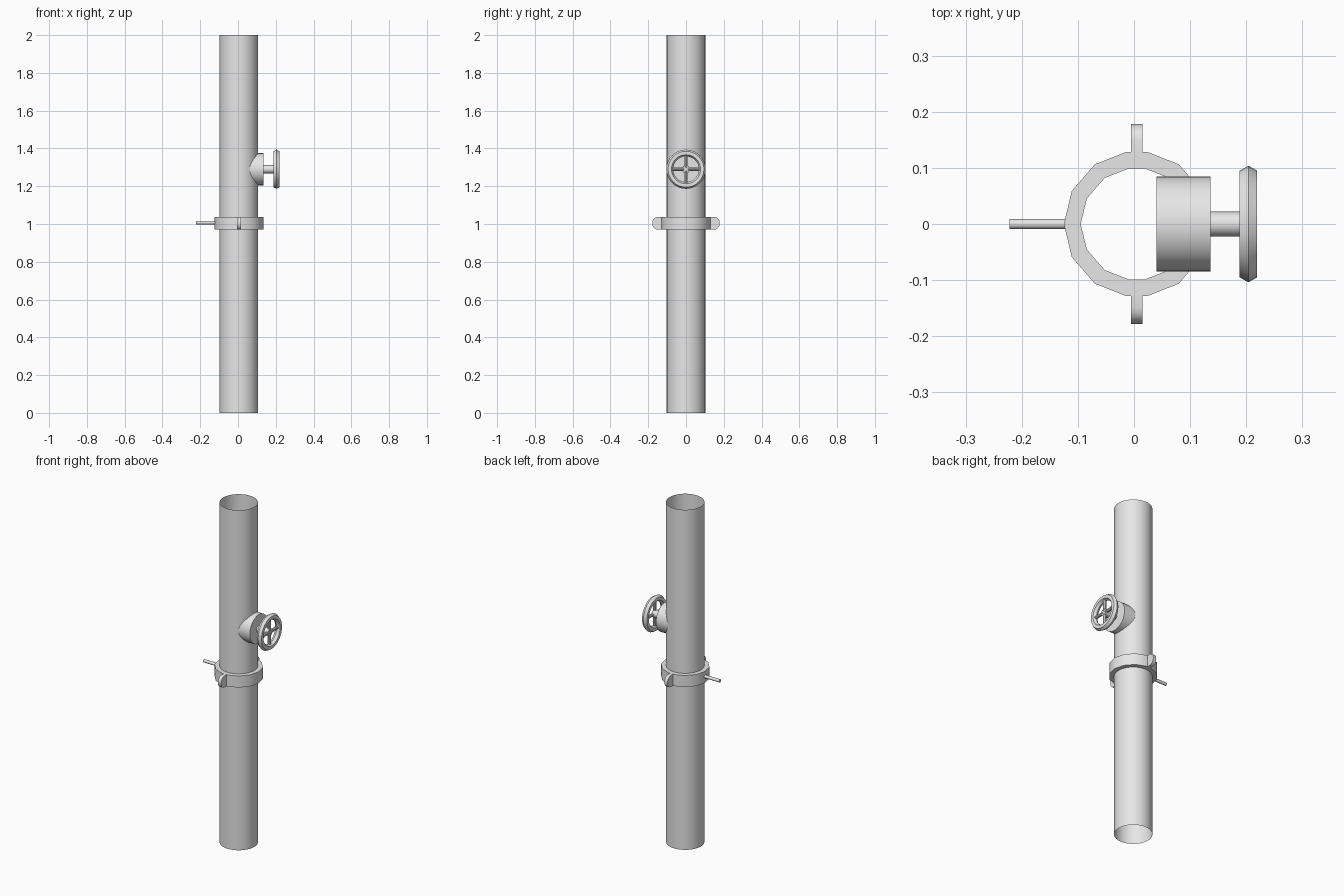
import bpy, bmesh
from math import sin, cos, pi, radians
from mathutils import Matrix, Vector

default = bpy.data.objects.get("Cube")
if default:
    bpy.data.objects.remove(default, do_unlink=True)

steel = bpy.data.materials.new("grey_steel")
steel.use_nodes = True
GREY = (0.8, 0.8, 0.8, 1)
steel.diffuse_color = GREY
steel.node_tree.nodes["Principled BSDF"].inputs["Base Color"].default_value = GREY

CX = 0.005                      # pipe axis
CLAMP_LOW, CLAMP_HIGH = 0.97, 1.038
VALVE_Z = 1.29


def finish(bm, name, fix_normals=True):
    """Turn a bmesh into a named, shaded object."""
    if fix_normals:
        bmesh.ops.recalc_face_normals(bm, faces=bm.faces)
    mesh = bpy.data.meshes.new(name)
    bm.to_mesh(mesh)
    bm.free()
    mesh.materials.append(steel)
    obj = bpy.data.objects.new(name, mesh)
    bpy.context.collection.objects.link(obj)
    bpy.ops.object.select_all(action='DESELECT')
    obj.select_set(True)
    bpy.context.view_layer.objects.active = obj
    bpy.ops.object.shade_smooth_by_angle(angle=radians(35))
    return obj


def add_rod(bm, start, end, radius, sides, capped=True):
    """Cylinder between two points."""
    start, end = Vector(start), Vector(end)
    axis = end - start
    turn = axis.to_track_quat('Z', 'Y').to_matrix().to_4x4()
    bmesh.ops.create_cone(bm, cap_ends=capped, segments=sides,
                          radius1=radius, radius2=radius, depth=axis.length,
                          matrix=Matrix.Translation((start + end) / 2) @ turn)


def rod(name, start, end, radius, sides, capped=True):
    bm = bmesh.new()
    add_rod(bm, start, end, radius, sides, capped)
    return finish(bm, name, capped)


def add_loft(bm, rings):
    """Join a closed cycle of closed vertex rings with quads."""
    loops = [[bm.verts.new(p) for p in ring] for ring in rings]
    for a, b in zip(loops, loops[1:] + loops[:1]):
        for i in range(len(a)):
            j = (i + 1) % len(a)
            bm.faces.new((a[i], a[j], b[j], b[i]))


# Open thin-walled pipe
rod("pipe", (CX, 0, 0), (CX, 0, 2), 0.102, 48, capped=False)

# Faceted clamp ring
quarter = [0, 27, 55, 82]
angles = quarter + [180 - a for a in reversed(quarter)]
angles += [360 - a for a in reversed(angles[1:-1])]
section = [(0.1, CLAMP_LOW), (0.13, CLAMP_LOW), (0.13, CLAMP_HIGH), (0.1, CLAMP_HIGH)]
bm = bmesh.new()
add_loft(bm, [[(CX + r * cos(radians(a)), r * sin(radians(a)), z)
               for r, z in section] for a in angles])
finish(bm, "clamp_ring")

# Rounded clamp lugs at front and back
CORNER = 0.03
for side, name in ((-1, "front_clamp_lug"), (1, "back_clamp_lug")):
    outline = [(0.115, CLAMP_HIGH), (0.115, CLAMP_LOW)]
    for z, first in ((CLAMP_LOW + CORNER, -90), (CLAMP_HIGH - CORNER, 0)):
        for step in range(6):
            a = radians(first + step * 18)
            outline.append((0.178 - CORNER + CORNER * cos(a), z + CORNER * sin(a)))
    bm = bmesh.new()
    face = bm.faces.new([bm.verts.new((CX - 0.01, side * y, z)) for y, z in outline])
    grown = bmesh.ops.extrude_face_region(bm, geom=[face])["geom"]
    bmesh.ops.translate(bm, vec=(0.02, 0, 0),
                        verts=[v for v in grown if isinstance(v, bmesh.types.BMVert)])
    # Extruding keeps the starting face, which closes the plate
    finish(bm, name)

# Clamp pin on the right
rod("clamp_pin", (-0.222, 0, 1.007), (-0.11, 0, 1.007), 0.009, 12)

# Valve branch and stem
rod("valve_branch", (0.04, 0, VALVE_Z), (0.136, 0, VALVE_Z), 0.085, 32)
rod("valve_stem", (0.13, 0, VALVE_Z), (0.21, 0, VALVE_Z), 0.022, 16)

# Handwheel rim with a six-sided section
WHEEL_X, RIM, TUBE, STEPS = 0.204, 0.086, 0.018, 32
bm = bmesh.new()
rings = []
for i in range(STEPS):
    a = 2 * pi * i / STEPS
    ring = []
    for k in range(6):
        t = k * pi / 3
        r = RIM + TUBE * cos(t)
        ring.append((WHEEL_X + TUBE * sin(t), r * cos(a), VALVE_Z + r * sin(a)))
    rings.append(ring)
add_loft(bm, rings)
wheel = finish(bm, "handwheel_rim")
wheel.data.shade_smooth()

# Four handwheel spokes
bm = bmesh.new()
for i in range(4):
    dy, dz = cos(i * pi / 2), sin(i * pi / 2)
    add_rod(bm, (WHEEL_X, 0.01 * dy, VALVE_Z + 0.01 * dz),
            (WHEEL_X, 0.08 * dy, VALVE_Z + 0.08 * dz), 0.009, 10)
finish(bm, "handwheel_spokes")
